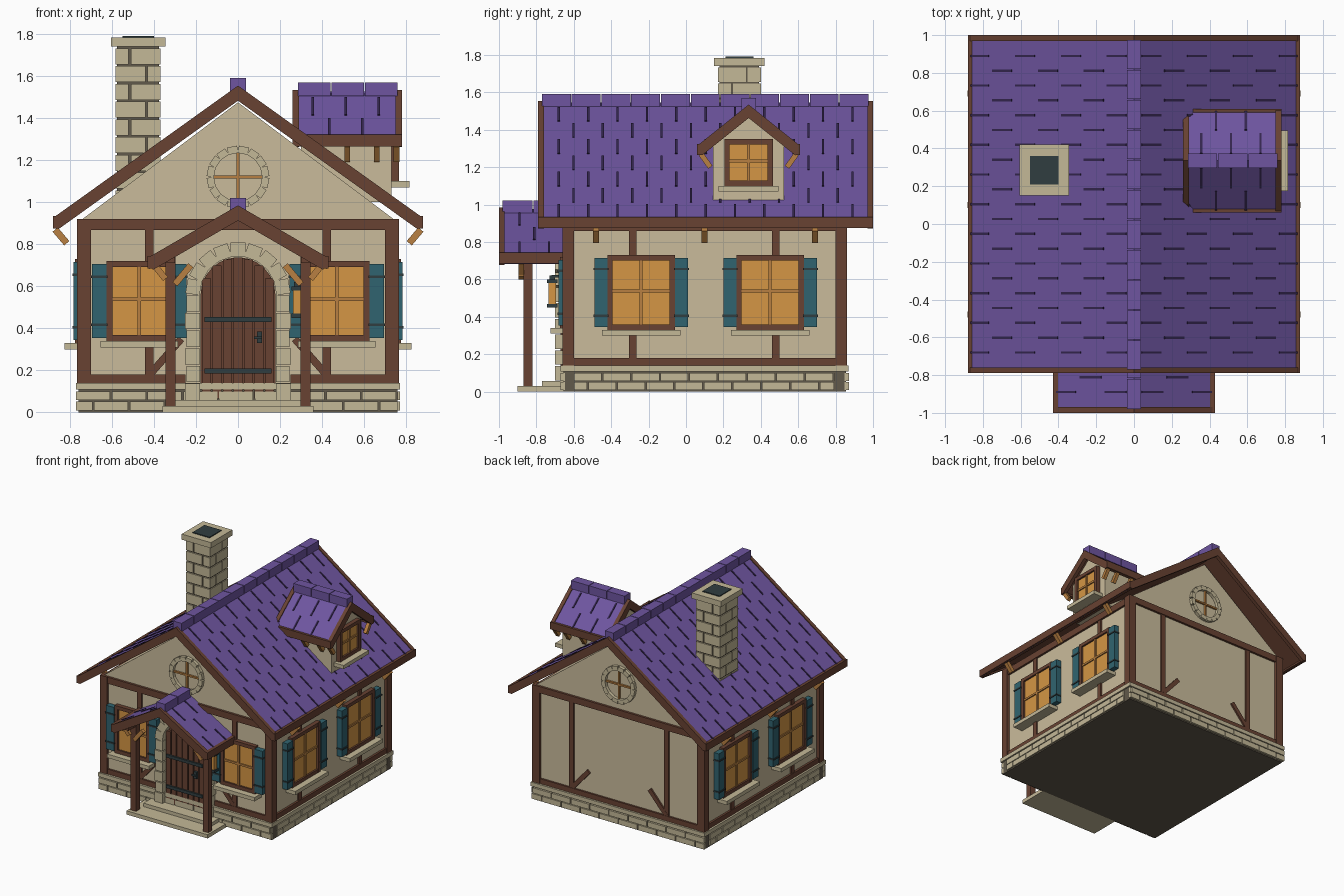
import bpy, bmesh
from math import atan, cos, sin, pi, sqrt, radians
from mathutils import Matrix, Vector

if "Cube" in bpy.data.objects:
    bpy.data.objects.remove(bpy.data.objects["Cube"])


def colour(name, *rgb):
    mat = bpy.data.materials.new(name)
    mat.use_nodes = True
    mat.diffuse_color = (*rgb, 1)
    shader = mat.node_tree.nodes["Principled BSDF"]
    shader.inputs["Base Color"].default_value = (*rgb, 1)
    shader.inputs["Roughness"].default_value = 0.8
    return mat


PLASTER = colour("cream plaster", .59, .50, .33)
STONE = colour("pale stone", .55, .48, .31)
MORTAR = colour("dark mortar", .12, .10, .07)
TIMBER = colour("dark timber", .138, .054, .032)
OAK = colour("light oak", .485, .216, .054)
GLASS = colour("amber glass", .66, .305, .058)
TEAL = colour("teal paint", .03, .127, .162)
IRON = colour("dark iron", .03, .048, .051)
ROOF = colour("purple shingle", .156, .091, .352)
GROOVE = colour("shingle groove", .034, .019, .076)

HERE = Matrix()
FLIP = Matrix.Diagonal((-1, 1, 1, 1))
BOTH = (("left", HERE), ("right", FLIP))


def finish(name, bm, *mats):
    bmesh.ops.recalc_face_normals(bm, faces=bm.faces)
    mesh = bpy.data.meshes.new(name)
    bm.to_mesh(mesh)
    bm.free()
    for mat in mats:
        mesh.materials.append(mat)
    obj = bpy.data.objects.new(name, mesh)
    bpy.context.scene.collection.objects.link(obj)
    return obj


def box(x0, x1, y0, y1, z0, z1):
    middle = Vector((x0 + x1, y0 + y1, z0 + z1)) / 2
    return Matrix.Translation(middle) @ Matrix.Diagonal((x1 - x0, y1 - y0, z1 - z0, 1))


def block(centre, size, turn=0):
    return Matrix.Translation(centre) @ Matrix.Rotation(turn, 4, "Y") @ Matrix.Diagonal((*size, 1))


def bar(start, end, across, deep):
    a, b = Vector(start), Vector(end)
    rot = (b - a).to_track_quat("Z", "Y").to_matrix().to_4x4()
    return Matrix.Translation((a + b) / 2) @ rot @ Matrix.Diagonal((across, deep, (b - a).length, 1))


def part(name, mat, boxes, place=HERE):
    bm = bmesh.new()
    for b in boxes:
        bmesh.ops.create_cube(bm, size=1, matrix=place @ b)
    return finish(name, bm, mat)


def prism(name, profile, y0, y1, mat, place=HERE, under=None):
    bm = bmesh.new()
    face = bm.faces.new([bm.verts.new((x, y0, z)) for x, z in profile])
    out = bmesh.ops.extrude_face_region(bm, geom=[face])["geom"]
    bmesh.ops.translate(bm, vec=(0, y1 - y0, 0), verts=[v for v in out if isinstance(v, bmesh.types.BMVert)])
    bm.transform(place)
    bmesh.ops.recalc_face_normals(bm, faces=bm.faces)
    if under:
        for f in bm.faces:
            f.material_index = int(f.normal.z < -0.1)
    return finish(name, bm, mat, *([under] if under else []))


def chevron(w, top, slope, thick, cut=0):
    low = w - cut
    return [(-w, top - slope * w), (0, top), (w, top - slope * w),
            (low, top - slope * low - thick), (0, top - thick), (-low, top - slope * low - thick)]


def stone_ring(name, radius, tall, count, z, y0, y1, sweep, start=0):
    step = sweep / count
    stones = []
    for i in range(count):
        a = start + (i + .5) * step
        stones.append(block((radius * cos(a), (y0 + y1) / 2, z + radius * sin(a)),
                            (tall, y1 - y0, radius * step * .95), -a))
    part(name, STONE, stones)


# Gabled roof: deck, verge boards, fascia, ridge tiles, shingle grooves
def gable_roof(name, w, top, slope, y0, y1, tiles, rows, place=HERE, back=True):
    edge = .03
    end = y1 - edge if back else y1
    prism(name + "_deck", chevron(w - .01, top - .008, slope, .05), y0 + edge, end, ROOF, place, TIMBER)
    prism(name + "_front_verge", chevron(w, top, slope, .072, .025), y0, y0 + edge, TIMBER, place)
    if back:
        prism(name + "_back_verge", chevron(w, top, slope, .072, .025), end, y1, TIMBER, place)
    eave = top - slope * w
    for side, flip in BOTH:
        part(f"{name}_{side}_fascia", TIMBER, [box(w - edge, w, y0, y1, eave - .05, eave + .008)], place @ flip)
    length = (y1 - y0 - .04) / tiles
    part(name + "_ridge_tiles", ROOF,
         [box(-.038, .038, y0 + .02 + i * length, y0 + .015 + (i + 1) * length, top - .03, top + .036)
          for i in range(tiles)], place)
    angle = atan(slope)
    pitch = (w - .03) / rows
    grooves = []
    for s in (-1, 1):
        for r in range(rows):
            x = .03 + (r + .5) * pitch
            y = y0 + .11 + (r % 2) * .0785
            while y < end - .04:
                grooves.append(block((s * x, y, top - .007 - slope * x),
                                     (pitch * .85 / cos(angle), .012, .008), s * angle))
                y += .157
    part(name + "_grooves", GROOVE, grooves, place)


# Window facing -y on a wall plane at y = 0
def window(name, place, w, z0, z1, shutters=True):
    h, f, mid = w / 2, .028, (z0 + z1) / 2
    part(name + "_glass", GLASS, [box(-h + f, h - f, -.02, .01, z0 + f, z1 - f)], place)
    part(name + "_frame", TIMBER,
         [box(s * h - f * (s > 0), s * h + f * (s < 0), -.035, .01, z0, z1) for s in (-1, 1)]
         + [box(-h, h, -.034, .01, z, z + f) for z in (z0, z1 - f)], place)
    part(name + "_muntins", OAK, [box(-.008, .008, -.03, 0, z0 + f, z1 - f),
                                  box(-h + f, h - f, -.029, 0, mid, mid + .016)], place)
    part(name + "_sill", STONE, [box(-h - .03, h + .03, -.085, .01, z0 - .03, z0)], place)
    if shutters:
        for side, flip in BOTH:
            part(f"{name}_{side}_shutter", TEAL, [box(h, h + .07, -.042, 0, z0 + .015, z1 - .015)], place @ flip)
            part(f"{name}_{side}_hinges", IRON, [box(h - .005, h + .075, -.048, 0, z, z + .012)
                                                for z in (z0 + .07, z1 - .08)], place @ flip)


# Foundation
part("foundation_core", MORTAR, [box(-.76, .76, -.655, .855, 0, .13)])
bricks = []
for row in range(2):
    z = .01 + row * .048
    for face in (-.66, .86):
        cuts = [-.77] + [-.77 + .17 * (i + .5 * (row + 1)) for i in range(9)] + [.77]
        bricks += [box(a, b - .008, face - .012, face + .012, z, z + .042) for a, b in zip(cuts, cuts[1:]) if b > a]
    for face in (-.76, .76):
        cuts = [-.6] + [-.6 + .155 * (i + .5 * (row + 1)) for i in range(9)] + [.8]
        bricks += [box(face - .01, face + .01, a, b - .008, z, z + .042) for a, b in zip(cuts, cuts[1:]) if b > a]
part("foundation_bricks", STONE, bricks)
part("foundation_cap", STONE, [box(-.772, .772, -.672, .87, .108, .14)])

# Walls and timber framing
prism("house_walls", [(-.74, .1), (.74, .1), (.74, .92), (0, 1.475), (-.74, .92)], -.64, .84, PLASTER)
for side, flip in BOTH:
    part(side + "_corner_posts", TIMBER, [box(.7, .765, y, y + .06, .14, .92) for y in (-.66, .8)], flip)
    part(side + "_wall_beams", TIMBER, [box(.73, .757, -.64, .84, .14, .18), box(.73, .757, -.64, .84, .86, .915)]
         + [box(.73, .752, y - .02, y + .02, .16, .9) for y in (-.285, .48)], flip)
    for end, y, door in (("front", -.64, .25), ("back", .84, 0)):
        part(f"{end}_{side}_framing", TIMBER,
             [box(door, .76, y - .015, y + .015, .14, .18), box(0, .76, y - .018, y + .018, .868, .92),
              box(.402, .442, y - .012, y + .012, .16, .9),
              bar((.42, y, .18), (.27, y, .35), .026, .035)], flip)

# Windows on the front and side walls
quarter = Matrix.Rotation(radians(90), 4, "Z")
for side, flip in BOTH:
    window(f"front_{side}_window", flip @ Matrix.Translation((.47, -.64, 0)), .31, .34, .72)
    for i, y in enumerate((-.24, .45)):
        window(f"{side}_wall_window_{i}", flip @ Matrix.Translation((.74, y, 0)) @ quarter, .36, .33, .73)

# Round gable windows
for end, y in (("front", -.64), ("back", .84)):
    stone_ring(end + "_round_window_ring", .13, .035, 16, 1.12, y - .025, y + .025, 2 * pi)
    part(end + "_round_window_bars", OAK, [block((0, y, 1.12), (.23, .03, .013)),
                                           block((0, y, 1.12), (.013, .032, .23))])

# Main roof and eave struts
gable_roof("main_roof", .88, 1.555, .715, -.79, 1, 11, 7)
for side, flip in BOTH:
    part(side + "_eave_struts", OAK, [bar((.87, y, .87), (.815, y, .805), .032, .032)
                                      for y in (-.48, .1, .69)], flip)

# Chimney
cx, cy = -.475, .285
part("chimney_core", MORTAR, [box(cx - .1, cx + .1, cy - .105, cy + .105, 1, 1.74)])
blocks = []
for row in range(9):
    z = .98 + row * .0845
    split = .04 if row % 2 else -.04
    for x0, x1 in ((-.107, split - .005), (split + .005, .107)):
        for y0, y1 in ((-.115, -split - .005), (-split + .005, .115)):
            blocks.append(box(cx + x0, cx + x1, cy + y0, cy + y1, z, z + .076))
part("chimney_blocks", STONE, blocks)
part("chimney_cap", STONE, [box(cx - .13, cx + .13, cy - .135, cy + .135, 1.74, 1.785)])
part("chimney_flue", IRON, [box(cx - .075, cx + .075, cy - .075, cy + .075, 1.76, 1.792)])

# Dormer, turned to face +x
dormer = Matrix.Translation((0, .335, 0)) @ quarter
prism("dormer_walls", [(-.19, 1), (.19, 1), (.19, 1.33), (0, 1.48), (-.19, 1.33)], -.73, -.3, PLASTER, dormer)
gable_roof("dormer_roof", .275, 1.535, .8, -.78, -.26, 3, 2, dormer)
window("dormer_window", dormer @ Matrix.Translation((0, -.73, 0)), .26, 1.1, 1.35, False)
for side, flip in BOTH:
    part(f"dormer_{side}_struts", OAK, [bar((.255, y, 1.27), (.205, y, 1.2), .028, .028)
                                        for y in (-.52, -.66, -.755)], dormer @ flip)

# Porch
gable_roof("porch_roof", .43, .985, .58, -1, -.63, 2, 3, back=False)
part("porch_steps", STONE, [box(-.36, .36, -.9, -.64, 0, .03), box(-.3, .3, -.77, -.64, .03, .058)])
for side, flip in BOTH:
    part(f"porch_{side}_post", TIMBER, [box(.297, .345, -.87, -.82, .03, .76),
                                        box(.3, .342, -.96, -.64, .71, .75)], flip)
    part(f"porch_{side}_braces", OAK, [bar((.41, -.88, .715), (.345, -.88, .635), .03, .03),
                                       bar((.225, -.88, .7), (.3, -.88, .61), .03, .03)], flip)

# Door with stone surround
spring, reach = .56, .178
arc = [(reach * cos(i * pi / 12), spring + reach * sin(i * pi / 12)) for i in range(13)]
prism("door_backing", [(-reach, .058), (reach, .058)] + arc, -.652, -.63, TIMBER)
planks = []
for k in range(-3, 4):
    x = k * .05
    top = spring + sqrt(reach ** 2 - min(abs(x) + .01, reach) ** 2)
    planks.append(box(x - .021, x + .021, -.672, -.64, .065, top))
part("door_planks", TIMBER, planks)
part("door_straps", IRON, [box(-.16, .16, -.685, -.66, z, z + .024) for z in (.185, .43)])
part("door_handle", IRON, [box(.09, .115, -.69, -.66, .33, .385), box(.075, .115, -.7, -.685, .35, .362)])
stone_ring("door_arch", .214, .068, 9, spring, -.7, -.63, pi)
for side, flip in BOTH:
    part(f"door_{side}_jamb", STONE, [box(.18, .252 - .008 * (i % 2), -.7, -.63, .06 + i * .084, .137 + i * .084)
                                      for i in range(6)], flip)

# Wall lantern beside the door
part("lantern_glass", GLASS, [box(.262, .302, -.735, -.695, .47, .58)])
part("lantern_casing", IRON, [box(.255, .309, -.742, -.688, .45, .47), box(.255, .309, -.742, -.688, .58, .6),
                              box(.267, .297, -.73, -.7, .6, .62), box(.274, .29, -.72, -.63, .61, .625)])
